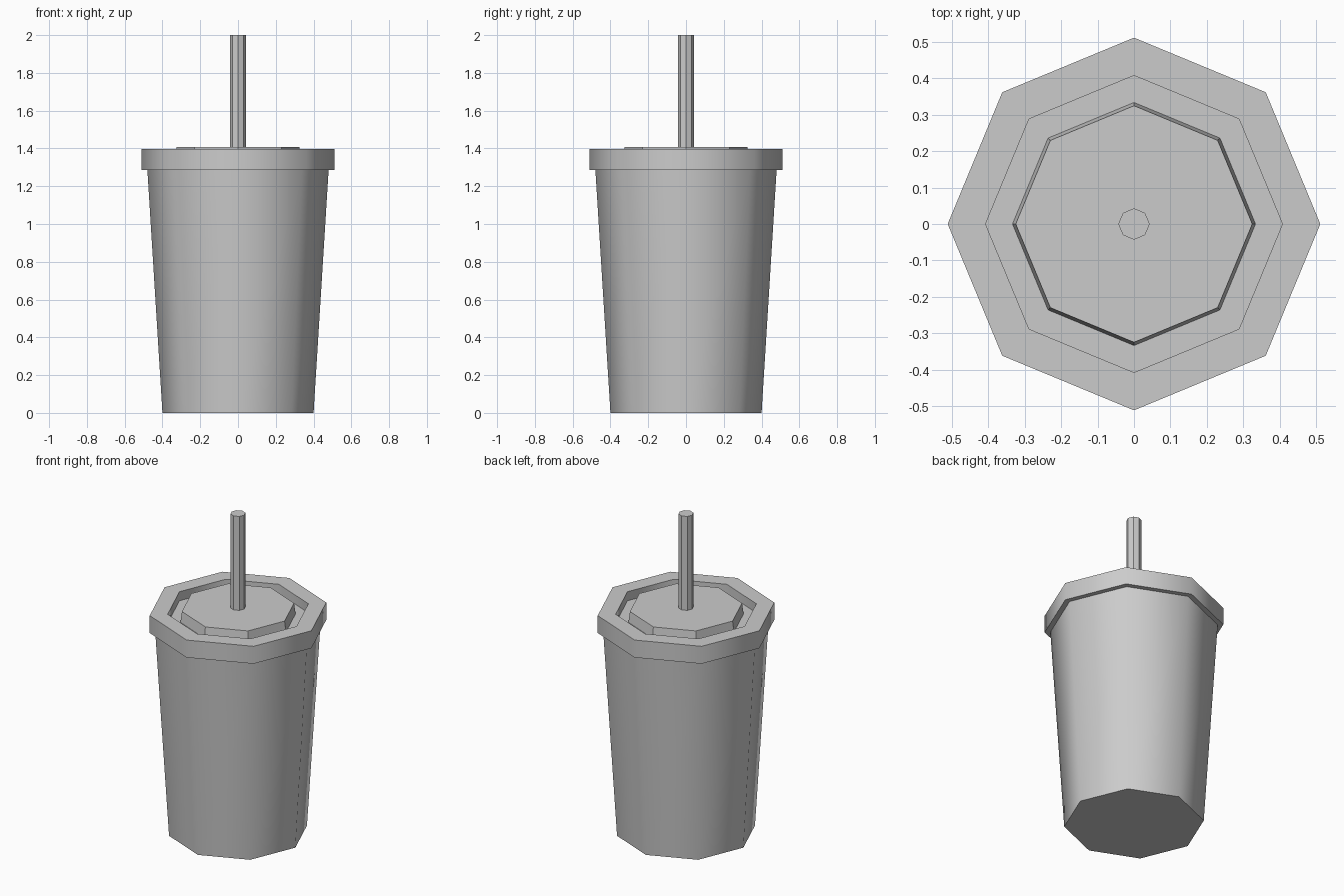
import bpy
from math import cos, sin, tau, radians

if "Cube" in bpy.data.objects:
    bpy.data.objects.remove(bpy.data.objects["Cube"])

SIDES = 8


def lathe(name, profile, smooth_angle=None):
    """Revolve (radius, z) points into a closed eight-sided solid."""
    verts = [(r * cos(tau * i / SIDES), r * sin(tau * i / SIDES), z)
             for r, z in profile for i in range(SIDES)]
    faces = []
    for k in range(len(profile) - 1):
        for i in range(SIDES):
            j = (i + 1) % SIDES
            a, b = k * SIDES, (k + 1) * SIDES
            faces.append((a + i, a + j, b + j, b + i))
    last = (len(profile) - 1) * SIDES
    faces.append(tuple(reversed(range(SIDES))))
    faces.append(tuple(range(last, last + SIDES)))
    mesh = bpy.data.meshes.new(name)
    mesh.from_pydata(verts, [], faces)
    obj = bpy.data.objects.new(name, mesh)
    bpy.context.collection.objects.link(obj)
    if smooth_angle:
        bpy.ops.object.select_all(action='DESELECT')
        obj.select_set(True)
        bpy.context.view_layer.objects.active = obj
        bpy.ops.object.shade_smooth_by_angle(angle=radians(smooth_angle))
    return obj


# Tapered cup
lathe("cup_body", [(0.40, 0), (0.48, 1.29)], 50)

# Lid: overhanging rim with a sunken groove
lathe("lid_rim", [(0.48, 1.287), (0.512, 1.287), (0.512, 1.397),
                  (0.408, 1.397), (0.408, 1.34), (0.335, 1.34)], 50)

# Raised middle of the lid
lathe("lid_centre", [(0.334, 1.34), (0.325, 1.408)])

# Straw
lathe("straw", [(0.043, 1.40), (0.043, 2.0)])
